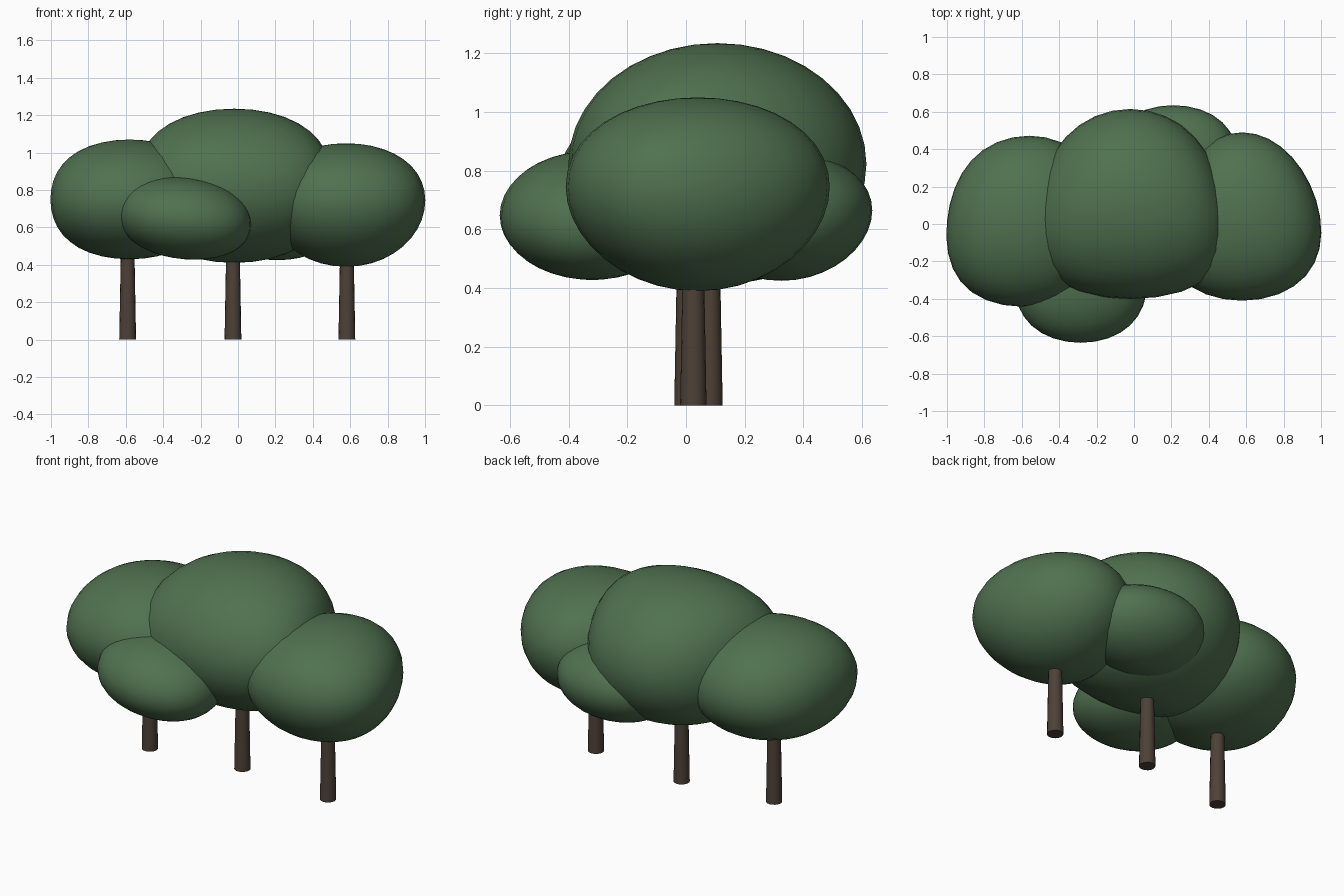
import bpy
from mathutils import Vector

cube = bpy.data.objects.get("Cube")
if cube:
    bpy.data.objects.remove(cube, do_unlink=True)


def make_material(name, rgb):
    mat = bpy.data.materials.new(name)
    mat.use_nodes = True
    color = (*rgb, 1.0)
    mat.diffuse_color = color
    mat.node_tree.nodes["Principled BSDF"].inputs["Base Color"].default_value = color
    return mat


leaf_green = make_material("leaf green", (0.08, 0.165, 0.08))
bark_brown = make_material("bark brown", (0.075, 0.053, 0.038))


def finish(obj, name, mat):
    obj.name = name
    obj.data.materials.append(mat)
    bpy.ops.object.shade_smooth_by_angle()


def crown(name, center, radii, taper=0.0, lean=0.0, droop=0.0, fullness=0.0, lift=0.0):
    """Rounded leaf mass: taper narrows the back, lean and droop skew it,
    fullness squares the sides off and lift raises its widest level."""
    bpy.ops.mesh.primitive_uv_sphere_add(segments=32, ring_count=20, radius=1, location=center)
    obj = bpy.context.object
    for v in obj.data.vertices:
        x, y, z = v.co
        wide = x * (1 + fullness * (1 - x * x))
        v.co = Vector((wide * (1 - taper * y) * radii[0] + lean * y,
                       y * radii[1],
                       z * radii[2] + droop * x + lift * (1 - z * z)))
    finish(obj, name, leaf_green)


def trunk(name, x, y, top):
    """Slightly tapered trunk that ends inside its crown."""
    bpy.ops.mesh.primitive_cone_add(vertices=16, radius1=0.045, radius2=0.034,
                                    depth=top, location=(x, y, top / 2))
    finish(bpy.context.object, name, bark_brown)


# Leaf masses
crown("center_crown", (-0.02, 0.107, 0.823), (0.515, 0.508, 0.412), taper=0.2, fullness=0.2)
crown("right_crown", (-0.58, 0.015, 0.75), (0.42, 0.457, 0.32), taper=0.06, lean=0.02, fullness=0.15)
crown("left_crown", (0.578, 0.04, 0.72), (0.417, 0.45, 0.33), taper=0.17, fullness=0.06, lift=0.025)
crown("front_crown", (-0.285, -0.32, 0.648), (0.355, 0.315, 0.218), droop=-0.03, fullness=0.1)
crown("back_crown", (0.21, 0.325, 0.645), (0.35, 0.31, 0.22), fullness=0.12, lift=0.02)

# Trunks
trunk("center_trunk", -0.027, 0.08, 0.6)
trunk("right_trunk", -0.59, 0.005, 0.6)
trunk("left_trunk", 0.582, 0.025, 0.6)
